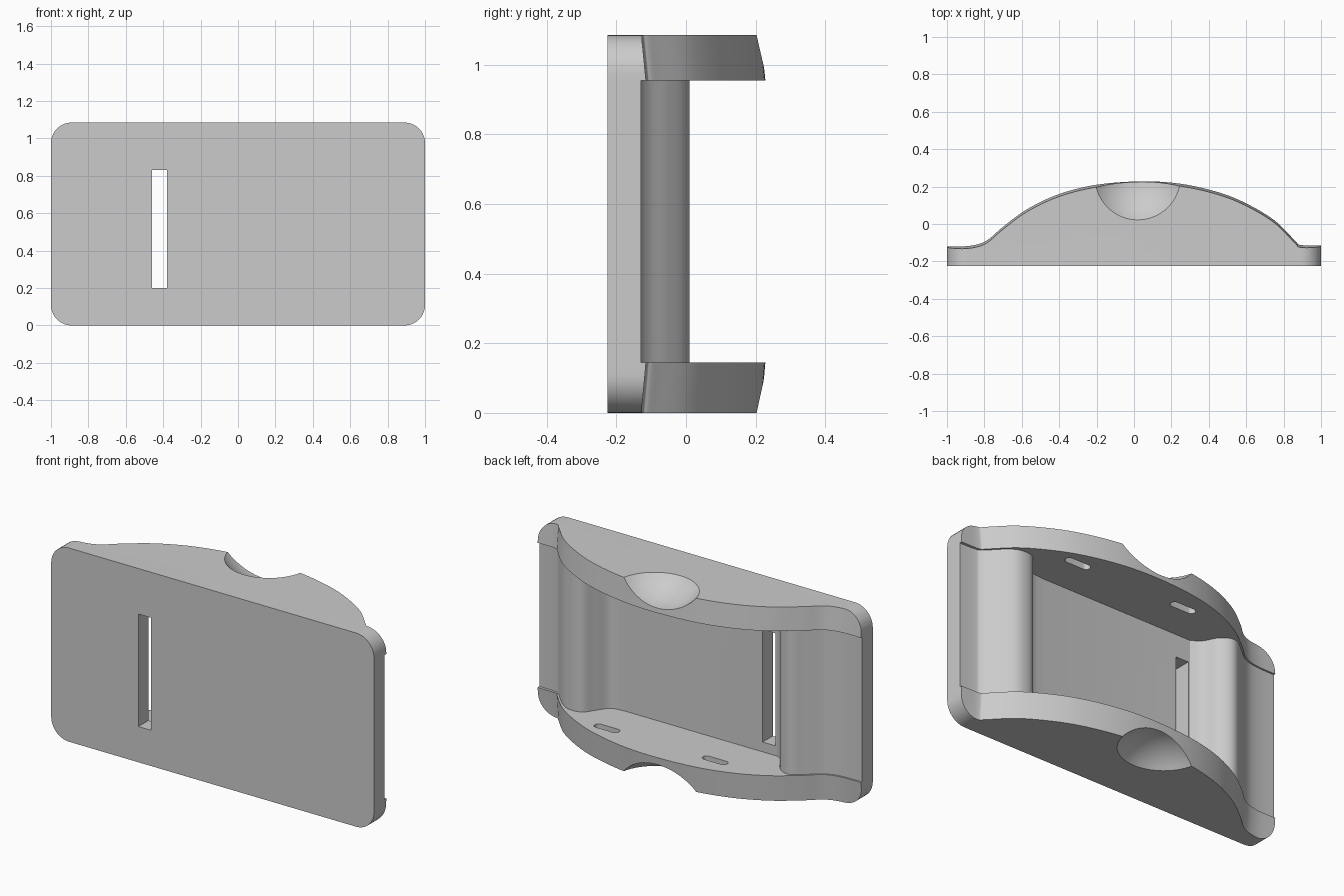
import bpy, bmesh, math
from mathutils import Vector

cube = bpy.data.objects.get("Cube")
if cube:
    bpy.data.objects.remove(cube, do_unlink=True)

HEIGHT = 1.085
FRONT = -0.225
LOW, HIGH = 0.145, 0.955      # inner faces of the two side walls

grey = bpy.data.materials.new("plain grey")
grey.use_nodes = True
grey.diffuse_color = (0.6, 0.6, 0.6, 1)
grey.node_tree.nodes["Principled BSDF"].inputs["Base Color"].default_value = (0.6, 0.6, 0.6, 1)


def smooth(points, steps=7):
    """Catmull-Rom curve through a few points."""
    p = [Vector(q) for q in points]
    p = [p[0]] + p + [p[-1]]
    out = []
    for a, b, c, d in zip(p, p[1:], p[2:], p[3:]):
        for i in range(steps):
            t = i / steps
            out.append(0.5 * (2 * b + (c - a) * t + (2 * a - 5 * b + 4 * c - d) * t ** 2
                              + (3 * b - a - 3 * c + d) * t ** 3))
    return out + [p[-1]]


def loft(name, rings):
    """Closed solid through matching rings of 3D points."""
    bm = bmesh.new()
    rows = [[bm.verts.new(v) for v in ring] for ring in rings]
    n = len(rows[0])
    for a, b in zip(rows, rows[1:]):
        for i in range(n):
            j = (i + 1) % n
            bm.faces.new((a[i], a[j], b[j], b[i]))
    bm.faces.new(rows[0][::-1])
    bm.faces.new(rows[-1])
    bmesh.ops.recalc_face_normals(bm, faces=bm.faces)
    mesh = bpy.data.meshes.new(name)
    bm.to_mesh(mesh)
    bm.free()
    mesh.materials.append(grey)
    obj = bpy.data.objects.new(name, mesh)
    bpy.context.collection.objects.link(obj)
    return obj


def rounded(cx, cy, w, h, r, seg=8):
    """Rounded rectangle outline."""
    pts = []
    for k, (sx, sy) in enumerate([(1, 1), (-1, 1), (-1, -1), (1, -1)]):
        for i in range(seg + 1):
            a = math.pi / 2 * (k + i / seg)
            pts.append((cx + sx * (w / 2 - r) + r * math.cos(a),
                        cy + sy * (h / 2 - r) + r * math.sin(a)))
    return pts


def ball(name, centre, radius):
    bm = bmesh.new()
    bmesh.ops.create_uvsphere(bm, u_segments=64, v_segments=40, radius=radius)
    bmesh.ops.translate(bm, verts=bm.verts, vec=centre)
    mesh = bpy.data.meshes.new(name)
    bm.to_mesh(mesh)
    bm.free()
    mesh.materials.append(grey)
    obj = bpy.data.objects.new(name, mesh)
    bpy.context.collection.objects.link(obj)
    return obj


# Arched body with a slight draft on the outer walls
rim = smooth([(-1, -.12), (-.88, -.117), (-.79, -.09), (-.7, -.015), (-.57, .08), (-.4, .16),
              (-.2, .21), (.04, .228), (.25, .215), (.45, .17), (.6, .11), (.75, .02),
              (.86, -.088), (.89, -.112), (1, -.115)])


def body_ring(z, draft):
    return [(1, FRONT, z), (-1, FRONT, z)] + [(p.x, p.y - draft, z) for p in rim]


body = loft("buckle_body", [body_ring(0, .013), body_ring(LOW, 0),
                            body_ring(HIGH, 0), body_ring(HEIGHT, .013)])

# Rounded outline of the plate
outline = rounded(0, HEIGHT / 2, 2, HEIGHT, .11, 10)
envelope = loft("outline_envelope", [[(x, y, z) for x, z in outline] for y in (-.5, .5)])

# Channel between the walls, with a rounded ridge near each end
left_ridge = smooth([(-1.1, -.13), (-.9, -.128), (-.8, -.105), (-.72, -.045), (-.66, .002),
                     (-.61, .006), (-.56, -.03), (-.52, -.1), (-.47, -.136)])
right_ridge = smooth([(.47, -.136), (.55, -.122), (.6, -.06), (.64, -.005), (.69, .01),
                      (.75, -.002), (.81, -.05), (.87, -.112), (.92, -.128), (1.1, -.13)])
channel_line = left_ridge + right_ridge + [Vector((1.1, .6)), Vector((-1.1, .6))]
channel = loft("channel_cutter", [[(p.x, p.y, z) for p in channel_line] for z in (LOW, HIGH)])

# Strap slot through the plate
slot = loft("slot_cutter", [[(x, y, z) for x, z in ((-.46, .2), (-.38, .2), (-.38, .83), (-.46, .83))]
                            for y in (-.4, .1)])

# Thumb scoops in the outer walls
scoops = [ball("scoop_cutter", (.02, .25, z), .3) for z in (HEIGHT + .195, -.195)]

# Small oblong pockets in the inner wall faces
pockets = []
for x in (-.24, .43):
    ring = rounded(x, .085, .15, .045, .022)
    for z in (LOW, HIGH):
        pockets.append(loft("pocket_cutter", [[(a, b, z + d) for a, b in ring] for d in (-.05, .05)]))

# Cut the body
cutters = [channel, slot] + scoops + pockets
for tool in [envelope] + cutters:
    tool.hide_render = True
    mod = body.modifiers.new(tool.name, "BOOLEAN")
    mod.operation = "INTERSECT" if tool is envelope else "DIFFERENCE"
    mod.solver = "EXACT"
    mod.object = tool
depsgraph = bpy.context.evaluated_depsgraph_get()
result = bpy.data.meshes.new_from_object(body.evaluated_get(depsgraph))
body.modifiers.clear()
body.data = result
for tool in [envelope] + cutters:
    bpy.data.objects.remove(tool, do_unlink=True)
result.materials.clear()
result.materials.append(grey)
for face in result.polygons:
    face.material_index = 0

bpy.ops.object.select_all(action="DESELECT")
body.select_set(True)
bpy.context.view_layer.objects.active = body
bpy.ops.object.shade_smooth_by_angle(angle=math.radians(30))
